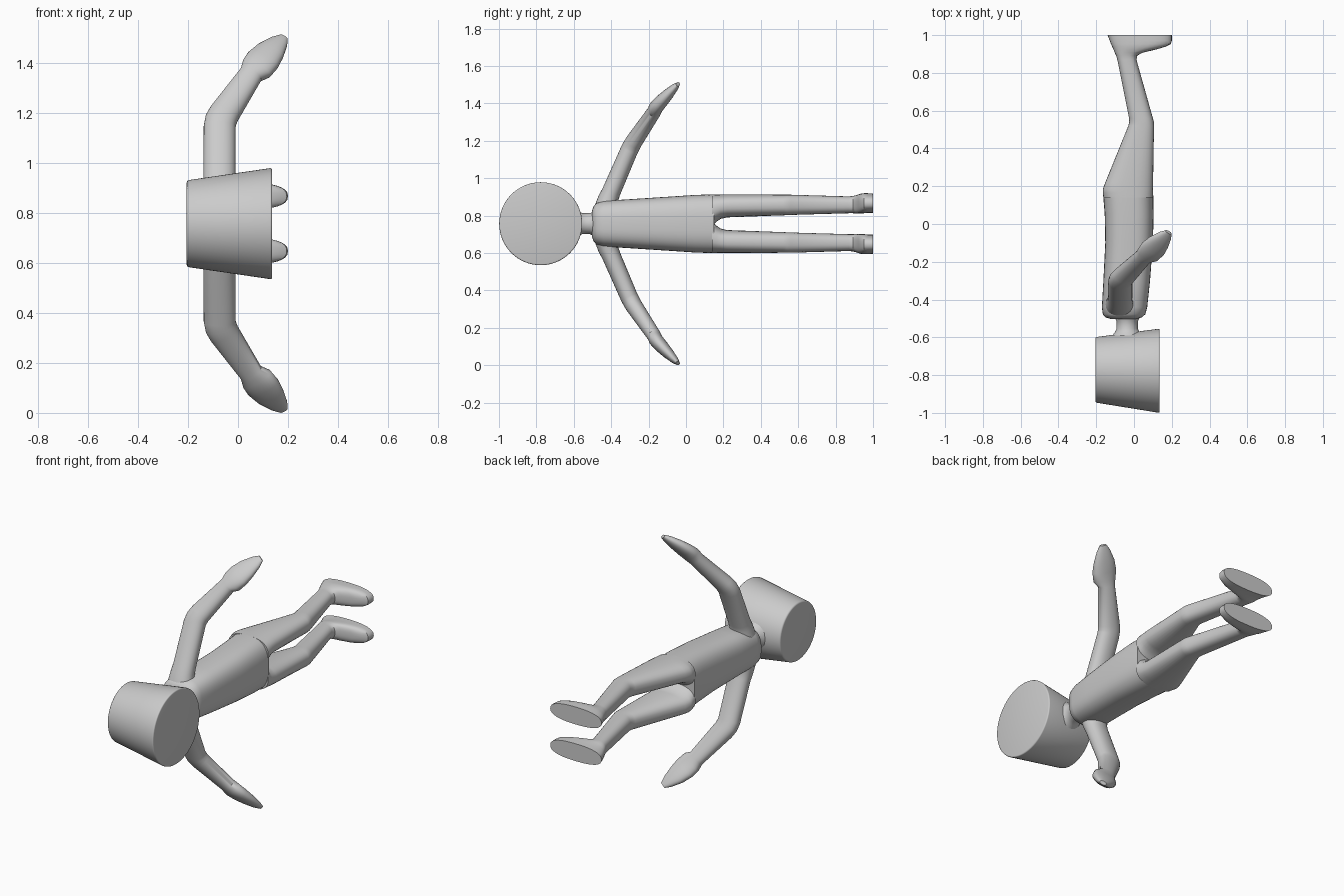
import bpy, bmesh
from math import cos, sin, tau, copysign
from mathutils import Vector

CZ = 0.757            # mirror plane of the lying figure
X, Y = Vector((1, 0, 0)), Vector((0, 1, 0))


def spow(v, p):
    return copysign(abs(v) ** p, v)


def loft(name, rings, power=2.0, sides=32, bevel=0.0):
    """Skin superellipse rings: (centre, axis_u, axis_v)."""
    bm = bmesh.new()
    e = 2.0 / power
    loops = []
    for c, u, v in rings:
        loops.append([bm.verts.new(c + u * spow(cos(tau * i / sides), e)
                                   + v * spow(sin(tau * i / sides), e))
                      for i in range(sides)])
    for a, b in zip(loops, loops[1:]):
        for i in range(sides):
            j = (i + 1) % sides
            bm.faces.new((a[i], a[j], b[j], b[i]))
    caps = [bm.faces.new(loops[0]), bm.faces.new(loops[-1])]
    bmesh.ops.recalc_face_normals(bm, faces=bm.faces)
    if bevel:
        edges = list({ed for f in caps for ed in f.edges})
        bmesh.ops.bevel(bm, geom=edges, offset=bevel, segments=3,
                        affect='EDGES', profile=0.5)
    mesh = bpy.data.meshes.new(name)
    bm.to_mesh(mesh)
    bm.free()
    ob = bpy.data.objects.new(name, mesh)
    bpy.context.collection.objects.link(ob)
    bpy.ops.object.select_all(action='DESELECT')
    ob.select_set(True)
    bpy.context.view_layer.objects.active = ob
    bpy.ops.object.shade_smooth_by_angle(angle=0.7)
    return ob


def slices(rows, side=1):
    """Rings across y from (y, x0, x1, z0, z1), z measured from the mirror plane."""
    return [(Vector(((x0 + x1) / 2, y, CZ + side * (z0 + z1) / 2)),
             X * (x1 - x0) / 2, Vector((0, 0, (z1 - z0) / 2)))
            for y, x0, x1, z0, z1 in rows]


def tube(path, side):
    """Rings along a bent limb from (x, y, z, u, v)."""
    pts = [Vector((x, y, CZ + side * z)) for x, y, z, _, _ in path]
    rings = []
    for i, p in enumerate(pts):
        t = (pts[min(i + 1, len(pts) - 1)] - pts[max(i - 1, 0)]).normalized()
        u = (X - t * t.x).normalized()
        rings.append((p, u * path[i][3], t.cross(u) * path[i][4]))
    return rings


# Cylindrical tapered head
Z = Vector((0, 0, 1))
loft("head", [(Vector((-0.205, -0.772, CZ)), Y * 0.173, Z * 0.173),
              (Vector((0.136, -0.777, CZ)), Y * 0.223, Z * 0.223)],
     sides=64, bevel=0.008)

# Neck, flaring at both ends
loft("neck", slices([(-0.59, -0.115, 0.045, -0.08, 0.08),
                     (-0.572, -0.10, 0.03, -0.065, 0.065),
                     (-0.555, -0.092, 0.02, -0.056, 0.056),
                     (-0.515, -0.092, 0.02, -0.056, 0.056),
                     (-0.497, -0.10, 0.03, -0.064, 0.064),
                     (-0.47, -0.11, 0.04, -0.08, 0.08)]))

# Torso
loft("torso", slices([(-0.502, -0.125, 0.015, -0.07, 0.07),
                      (-0.495, -0.15, 0.04, -0.092, 0.092),
                      (-0.478, -0.165, 0.06, -0.11, 0.11),
                      (-0.44, -0.17, 0.07, -0.122, 0.122),
                      (-0.30, -0.162, 0.085, -0.131, 0.131),
                      (-0.10, -0.152, 0.10, -0.144, 0.144),
                      (0.05, -0.155, 0.104, -0.154, 0.154),
                      (0.15, -0.163, 0.102, -0.157, 0.157)]),
     power=2.8, sides=48)

# Legs with feet
LEG = [(0.14, -0.162, 0.102, -0.01, 0.157),
       (0.165, -0.165, 0.101, 0.012, 0.157),
       (0.185, -0.165, 0.10, 0.026, 0.157),
       (0.22, -0.152, 0.101, 0.034, 0.157),
       (0.52, -0.03, 0.106, 0.045, 0.155),
       (0.54, -0.025, 0.105, 0.046, 0.155),
       (0.56, -0.026, 0.10, 0.047, 0.155),
       (0.87, -0.088, 0.013, 0.056, 0.146),
       (0.892, -0.095, 0.018, 0.056, 0.148),
       (0.907, -0.102, 0.045, 0.055, 0.152),
       (0.922, -0.108, 0.11, 0.055, 0.157),
       (0.938, -0.115, 0.165, 0.055, 0.162),
       (0.953, -0.122, 0.195, 0.056, 0.163),
       (0.97, -0.128, 0.20, 0.057, 0.163),
       (1.0, -0.14, 0.20, 0.058, 0.162)]
# Arms with mitten hands
ARM = [(-0.075, -0.425, 0.09, 0.075, 0.062),
       (-0.075, -0.415, 0.135, 0.068, 0.054),
       (-0.074, -0.40, 0.17, 0.065, 0.05),
       (-0.073, -0.305, 0.39, 0.064, 0.047),
       (-0.068, -0.292, 0.415, 0.064, 0.047),
       (-0.055, -0.278, 0.44, 0.062, 0.046),
       (0.052, -0.172, 0.597, 0.048, 0.038),
       (0.075, -0.160, 0.622, 0.066, 0.038),
       (0.100, -0.132, 0.654, 0.070, 0.036),
       (0.130, -0.098, 0.690, 0.060, 0.030),
       (0.165, -0.062, 0.727, 0.038, 0.020),
       (0.183, -0.043, 0.746, 0.019, 0.010)]
for label, side in (("upper", 1), ("lower", -1)):
    loft(label + "_leg", slices(LEG, side), power=2.5)
    loft(label + "_arm", tube(ARM, side), power=2.2)
